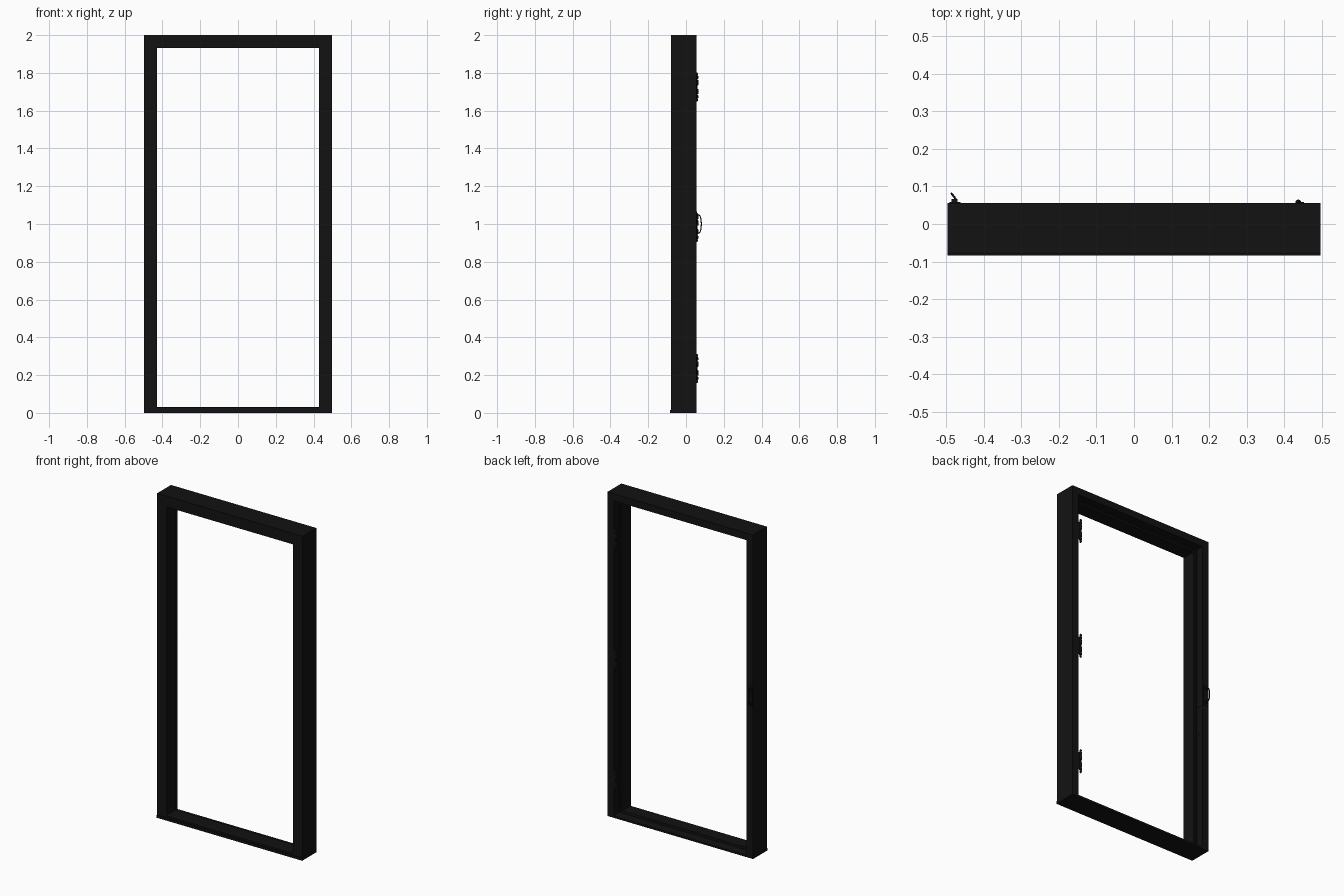
import bpy, bmesh, math
from mathutils import Vector

if "Cube" in bpy.data.objects:
    bpy.data.objects.remove(bpy.data.objects["Cube"])

black = bpy.data.materials.new("black_paint")
black.diffuse_color = (0.006, 0.006, 0.006, 1)
black.use_nodes = True
black.node_tree.nodes["Principled BSDF"].inputs["Base Color"].default_value = black.diffuse_color

W, H = 0.497, 2.0


def loft(name, rings):
    """Skin a list of closed rings into a capped solid."""
    bm = bmesh.new()
    vs = [[bm.verts.new(p) for p in r] for r in rings]
    n = len(vs[0])
    for a, b in zip(vs, vs[1:]):
        for i in range(n):
            j = (i + 1) % n
            bm.faces.new((a[i], a[j], b[j], b[i]))
    bm.faces.new(vs[0])
    bm.faces.new(vs[-1])
    bmesh.ops.recalc_face_normals(bm, faces=bm.faces)
    me = bpy.data.meshes.new(name)
    bm.to_mesh(me)
    bm.free()
    ob = bpy.data.objects.new(name, me)
    bpy.context.collection.objects.link(ob)
    me.materials.append(black)
    return ob


def box(name, x, y, z):
    ring = [(x[0], y[0]), (x[1], y[0]), (x[1], y[1]), (x[0], y[1])]
    return loft(name, [[(a, b, h) for a, b in ring] for h in z])


def lathe(name, cx, cy, profile, n=16):
    """Vertical turned part from (radius, z) pairs."""
    ang = [2 * math.pi * i / n for i in range(n)]
    ob = loft(name, [[(cx + r * math.cos(a), cy + r * math.sin(a), z)
                      for a in ang] for r, z in profile])
    bpy.context.view_layer.objects.active = ob
    ob.select_set(True)
    bpy.ops.object.shade_smooth_by_angle(angle=math.radians(40))
    ob.select_set(False)
    return ob


# Jambs and head: rebated section (inset from outside, y) swept with mitred corners
section = [(0, -0.079), (0.067, -0.079), (0.067, 0.008), (0.056, 0.008),
           (0.056, 0.002), (0.050, 0.002), (0.050, 0.008), (0.044, 0.008),
           (0.044, 0.056), (0, 0.056)]
loft("jambs_and_head", [
    [(-W + d, y, 0) for d, y in section],
    [(-W + d, y, H - d) for d, y in section],
    [(W - d, y, H - d) for d, y in section],
    [(W - d, y, 0) for d, y in section]])

# Sill: stepped threshold between the jambs, with a thin full-width nosing
sill = [(-0.079, 0), (-0.079, 0.028), (-0.072, 0.032), (0.008, 0.032),
        (0.008, 0.016), (0.056, 0.012), (0.056, 0)]
loft("sill", [[(x, y, z) for y, z in sill] for x in (-0.453, 0.453)])
box("sill_nosing", (-W, W), (-0.084, -0.078), (0, 0.016))

# Seal strip in the rebate groove
seal = [(0.051, 0.003), (0.055, 0.003), (0.055, 0.012), (0.051, 0.012)]
loft("seal", [
    [(-W + d, y, 0.02) for d, y in seal],
    [(-W + d, y, H - d) for d, y in seal],
    [(W - d, y, H - d) for d, y in seal],
    [(W - d, y, 0.02) for d, y in seal]])

# Three hinges: jamb leaf, knuckles with gaps and turned finials
for z in (0.235, 0.982, 1.725):
    hx, hy = 0.438, 0.057
    box("hinge_leaf", (0.450, 0.4535), (0.014, 0.058), (z - 0.055, z + 0.055))
    box("hinge_leaf_return", (0.438, 0.4535), (0.0545, 0.058), (z - 0.055, z + 0.055))
    half = [(0.005, 0.001), (0.005, 0.009), (0.008, 0.011), (0.008, 0.036),
            (0.005, 0.038), (0.005, 0.043), (0.008, 0.045), (0.008, 0.058),
            (0.004, 0.061), (0.0065, 0.066), (0.006, 0.072), (0.002, 0.077)]
    prof = [(r, z - h) for r, h in reversed(half)] + [(r, z + h) for r, h in half]
    lathe("hinge_pin", hx, hy, prof)

# Strike plates on the latch jamb
for z, h in ((1.0, 0.07), (0.80, 0.05)):
    box("strike_plate", (-0.4535, -0.4515), (0.018, 0.045), (z - h, z + h))

# Latch keeper: base plate, lugs and a bent wire loop
box("keeper_plate", (-0.492, -0.462), (0.055, 0.059), (0.935, 1.065))
for z in (0.955, 1.045):
    box("keeper_lug", (-0.486, -0.470), (0.058, 0.067), (z - 0.008, z + 0.008))
cu = bpy.data.curves.new("keeper_loop", 'CURVE')
cu.dimensions = '3D'
cu.bevel_depth = 0.0028
cu.bevel_resolution = 2
cu.use_fill_caps = True
sp = cu.splines.new('POLY')
N = 16
sp.points.add(N)
for i in range(N + 1):
    t = math.pi * i / N
    s = math.sin(t) ** 0.6 if 0 < i < N else 0
    p = Vector((-0.472 - 0.014 * s, 0.062 + 0.019 * s, 1.0 - 0.048 * math.cos(t)))
    sp.points[i].co = (*p, 1)
cu.materials.append(black)
bpy.context.collection.objects.link(bpy.data.objects.new("keeper_loop", cu))
